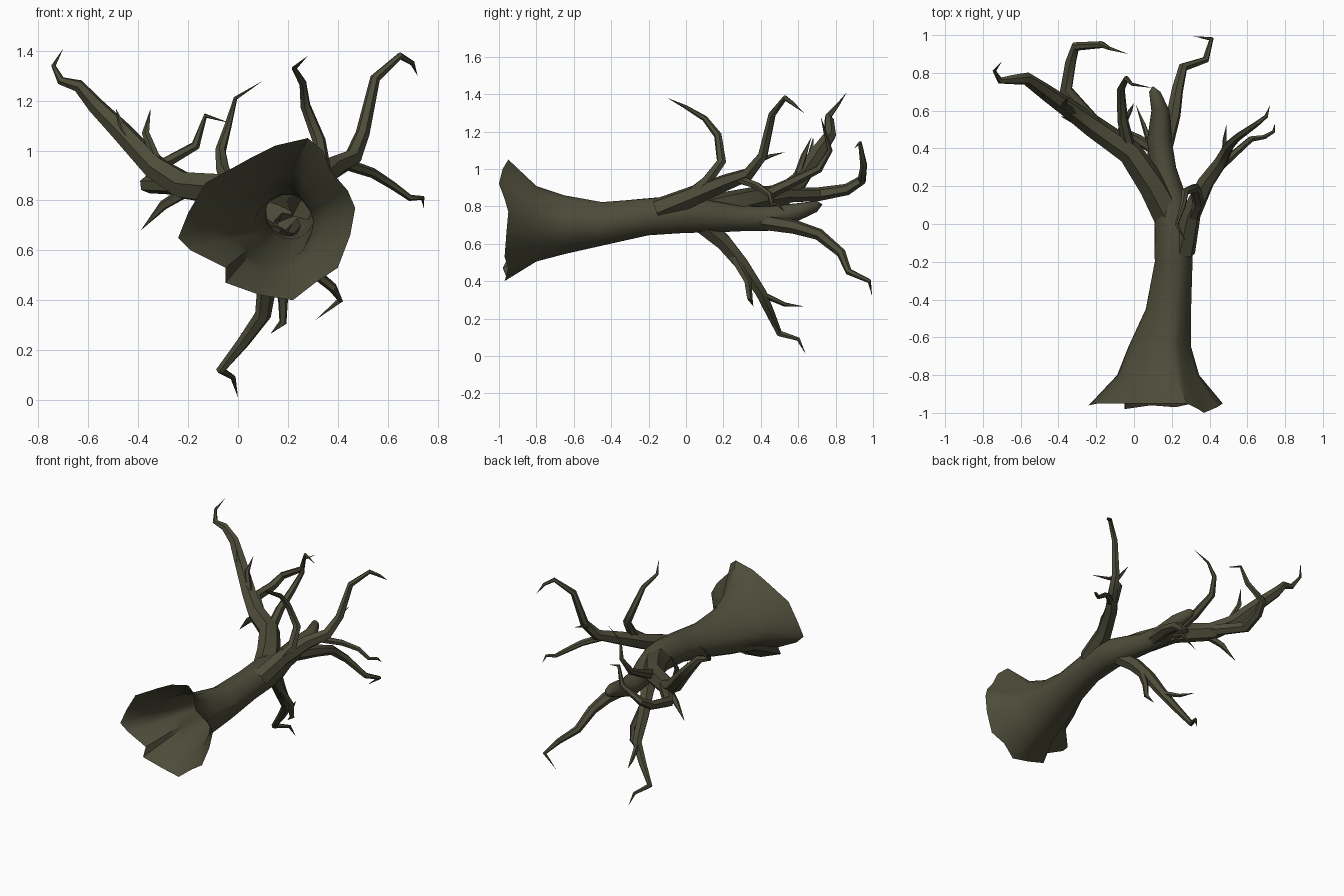
import bpy, bmesh, math
from mathutils import Vector

bark = bpy.data.materials.new("dark olive bark")
bark.diffuse_color = (0.075, 0.073, 0.042, 1)


def finish(bm, name):
    bmesh.ops.recalc_face_normals(bm, faces=bm.faces[:])
    me = bpy.data.meshes.new(name)
    bm.to_mesh(me)
    bm.free()
    me.materials.append(bark)
    ob = bpy.data.objects.new(name, me)
    bpy.context.collection.objects.link(ob)
    bpy.ops.object.select_all(action='DESELECT')
    ob.select_set(True)
    bpy.context.view_layer.objects.active = ob
    bpy.ops.object.shade_smooth_by_angle(angle=math.radians(45))


def skin(bm, rings, tip):
    n = len(rings[0])
    for a, b in zip(rings, rings[1:]):
        for i in range(n):
            j = (i + 1) % n
            bm.faces.new((a[i], a[j], b[j], b[i]))
    t = bm.verts.new(tip)
    for i in range(n):
        bm.faces.new((rings[-1][i], rings[-1][(i + 1) % n], t))


def branch(name, r0, r1, pts, sides=6, power=1.0):
    """Tapered tube along pts, radius r0 at the root to r1 before a pointed tip."""
    pts = [Vector(p) for p in pts]
    bm = bmesh.new()
    rings, m, u = [], len(pts) - 1, None
    for k in range(m):
        a = (pts[k + 1] - pts[k]).normalized()
        d = a if k == 0 else (a + (pts[k] - pts[k - 1]).normalized()).normalized()
        u = d.orthogonal() if u is None else u - d * u.dot(d)
        u.normalize()
        v = d.cross(u)
        r = r1 + (r0 - r1) * (1 - k / max(m - 1, 1)) ** power
        rings.append([bm.verts.new(pts[k] + r * (u * math.cos(w) + v * math.sin(w)))
                      for w in (2 * math.pi * i / sides for i in range(sides))])
    skin(bm, rings, pts[m])
    finish(bm, name)


# trunk: ragged open root flare blending into a round stem (x, z, y of the rim)
rim = [(-.24, .65, -.96), (-.20, .75, -.95), (-.13, .87, -.95), (.05, .97, -.95),
       (.15, 1.02, -.95), (.28, 1.05, -.95), (.34, 1.0, -.98), (.37, .92, -1.0),
       (.44, .84, -.97), (.47, .77, -.95), (.45, .66, -.96), (.40, .53, -.97),
       (.31, .47, -.95), (.22, .40, -.97), (.09, .42, -.96), (-.05, .47, -.98),
       (-.05, .53, -.95), (-.19, .60, -.95)]
# y, centre x, centre z, round radius, share of the rim shape
stations = [(-.80, .17, .72, .08, .50), (-.65, .16, .71, .09, .29),
            (-.45, .19, .71, .095, .10), (-.2, .21, .745, .1, 0),
            (0, .21, .76, .102, 0), (.15, .19, .745, .085, 0),
            (.3, .155, .735, .068, 0), (.44, .135, .735, .066, 0),
            (.6, .14, .77, .048, 0), (.7, .11, .80, .03, 0)]
bm = bmesh.new()
rings = [[bm.verts.new((x, y, z)) for x, z, y in rim]]
for y, cx, cz, r, t in stations:
    ring = []
    for x, z, _ in rim:
        dx, dz = x - .2, z - .75
        L = math.hypot(dx, dz)
        s = t + (1 - t) * r / L
        ring.append(bm.verts.new((cx + dx * s, y, cz + dz * s)))
    rings.append(ring)
skin(bm, rings, (.1, .73, .81))
finish(bm, "trunk")

# left limb and its offshoots
branch("left_limb", .085, .009,
       [(.18, .05, .76), (.1, .2, .80), (-.02, .38, .84), (-.22, .52, .86), (-.33, .6, .93),
        (-.47, .70, 1.08), (-.57, .77, 1.18), (-.64, .765, 1.26), (-.71, .76, 1.28),
        (-.74, .81, 1.34), (-.70, .86, 1.41)])
branch("left_hooked_branch", .042, .010,
       [(-.18, .5, .86), (-.36, .71, .865), (-.335, .86, .89), (-.31, .94, .94),
        (-.17, .95, 1.02), (-.13, .93, 1.14), (-.03, .90, 1.11)], power=.8)
branch("left_inner_branch", .036, .008,
       [(-.02, .38, .84), (-.06, .55, .92), (-.07, .71, 1.0), (-.04, .77, 1.1),
        (-.01, .74, 1.21), (.10, .72, 1.28)])
branch("left_low_spike", .028, .02, [(-.17, .48, .86), (-.30, .54, .78), (-.39, .57, .68)], 5)
branch("left_mid_spike", .022, .016, [(-.31, .58, .92), (-.37, .63, 1.07), (-.35, .67, 1.17)], 5)
branch("left_outer_spike", .024, .018, [(-.40, .63, .99), (-.46, .67, 1.08), (-.49, .68, 1.17)], 5)

# right limb and its offshoots
branch("right_limb", .065, .010,
       [(.26, -.15, .78), (.30, .05, .86), (.38, .22, .93), (.46, .33, .97), (.50, .41, 1.07),
        (.55, .46, 1.29), (.65, .53, 1.38), (.70, .57, 1.35), (.72, .63, 1.30)], power=1.3)
branch("right_drooping_branch", .024, .009,
       [(.42, .27, .95), (.54, .38, .91), (.62, .45, .86), (.69, .46, .81),
        (.74, .49, .81), (.745, .53, .77)])
branch("right_spike", .016, .01, [(.48, .38, 1.04), (.48, .45, 1.07), (.49, .53, 1.09)], 5)
branch("right_backswept_branch", .038, .010,
       [(.29, .0, .84), (.34, .11, .93), (.325, .19, 1.04), (.27, .17, 1.18), (.26, .10, 1.27),
        (.225, .0, 1.33), (.28, -.1, 1.38)])

# lower limbs
branch("lower_limb", .055, .011,
       [(.20, .08, .71), (.16, .2, .61), (.12, .3, .49), (.10, .40, .34), (.02, .45, .23),
        (-.07, .50, .12), (-.02, .60, .09), (0, .64, .01)])
branch("lower_twig", .018, .012, [(.09, .41, .33), (.05, .53, .275), (.01, .63, .265)], 5)
branch("lower_stub", .026, .016,
       [(.15, .25, .54), (.18, .33, .40), (.18, .34, .31), (.13, .36, .265)], 5)
branch("lower_far_branch", .045, .012,
       [(.16, .4, .72), (.21, .58, .69), (.23, .71, .65), (.26, .83, .55), (.38, .87, .45),
        (.41, .98, .40), (.31, .995, .32)])
